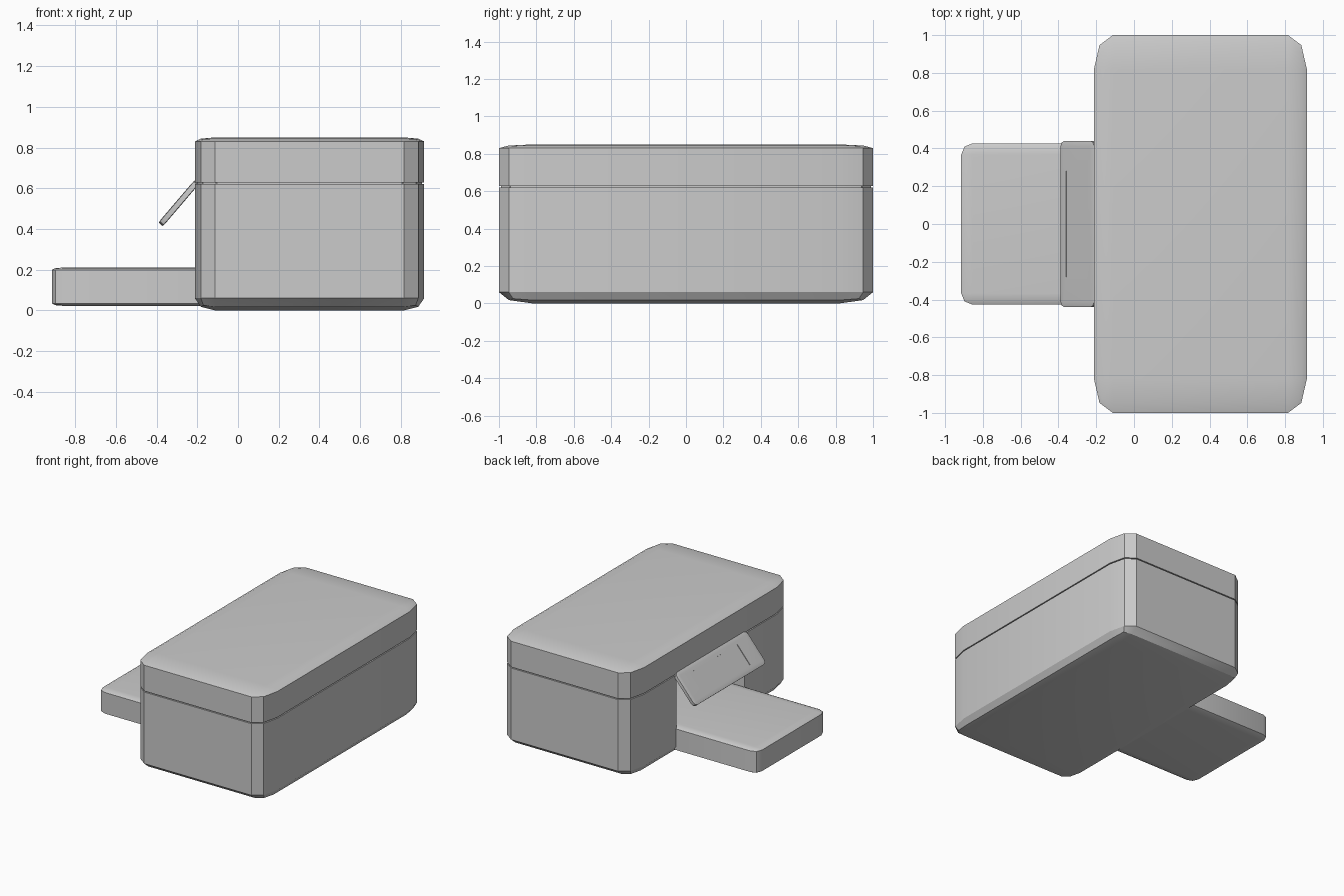
import bpy, bmesh, math
from mathutils import Matrix, Vector

if "Cube" in bpy.data.objects:
    bpy.data.objects.remove(bpy.data.objects["Cube"])


def rounded_box(name, lo, hi, r, keep="", matrix=None, smooth=True):
    """Box from lo to hi with two-segment bevels of radii r; 'top'/'bottom' in keep leaves those edges sharp."""
    lo, hi = Vector(lo), Vector(hi)
    size, mid = hi - lo, (hi + lo) / 2
    bm = bmesh.new()
    bmesh.ops.create_cube(bm, size=1)
    if r:
        # bevel with a unit radius in stretched space, then scale by the radii
        bmesh.ops.scale(bm, vec=[size[i] / r[i] for i in range(3)], verts=bm.verts)
        edges = []
        for e in bm.edges:
            z = [v.co.z for v in e.verts]
            if ("top" in keep and min(z) > 0) or ("bottom" in keep and max(z) < 0):
                continue
            edges.append(e)
        bmesh.ops.bevel(bm, geom=edges, offset=1, offset_type='OFFSET',
                        segments=2, profile=0.5, affect='EDGES')
        bmesh.ops.scale(bm, vec=r, verts=bm.verts)
    else:
        bmesh.ops.scale(bm, vec=size, verts=bm.verts)
    bmesh.ops.translate(bm, vec=mid, verts=bm.verts)
    if matrix:
        bm.transform(matrix)
    bmesh.ops.recalc_face_normals(bm, faces=bm.faces)
    me = bpy.data.meshes.new(name)
    bm.to_mesh(me)
    bm.free()
    ob = bpy.data.objects.new(name, me)
    bpy.context.collection.objects.link(ob)
    if smooth:
        bpy.ops.object.select_all(action='DESELECT')
        ob.select_set(True)
        bpy.context.view_layer.objects.active = ob
        bpy.ops.object.shade_smooth_by_angle(angle=math.radians(30))
    return ob


def cut(ob, cutter):
    m = ob.modifiers.new("cut", 'BOOLEAN')
    m.operation, m.solver, m.object = 'DIFFERENCE', 'EXACT', cutter
    cutter.hide_render = True
    cutter.hide_set(True)


# main housing with a paper opening on the tray side
body = rounded_box("body", (-0.212, -1, 0), (0.915, 1, 0.62), (0.1, 0.18, 0.06), keep="top")
opening = rounded_box("opening_cutter", (-0.4, -0.42, 0.1), (0.34, 0.42, 0.60), None, smooth=False)
cut(body, opening)

# lid, with a recessed strip forming the seam
rounded_box("lid", (-0.212, -1, 0.628), (0.915, 1, 0.85), (0.1, 0.18, 0.02), keep="bottom")
rounded_box("seam", (-0.202, -0.99, 0.61), (0.905, 0.99, 0.64), (0.1, 0.18, 0.01), keep="top bottom")

# tray sliding out of the opening
rounded_box("tray", (-0.915, -0.427, 0.022), (0.36, 0.427, 0.211), (0.06, 0.06, 0.012))

# tilted door with a shallow inset panel
tilt = Matrix.Translation((-0.291, 0, 0.527)) @ Matrix.Rotation(math.radians(-49.5), 4, 'Y')
door = rounded_box("door", (-0.137, -0.44, -0.015), (0.137, 0.44, 0.015), (0.03, 0.03, 0.003), matrix=tilt)
panel = rounded_box("panel_cutter", (-0.09, -0.28, 0.010), (0.083, 0.28, 0.05), None, matrix=tilt, smooth=False)
cut(door, panel)
